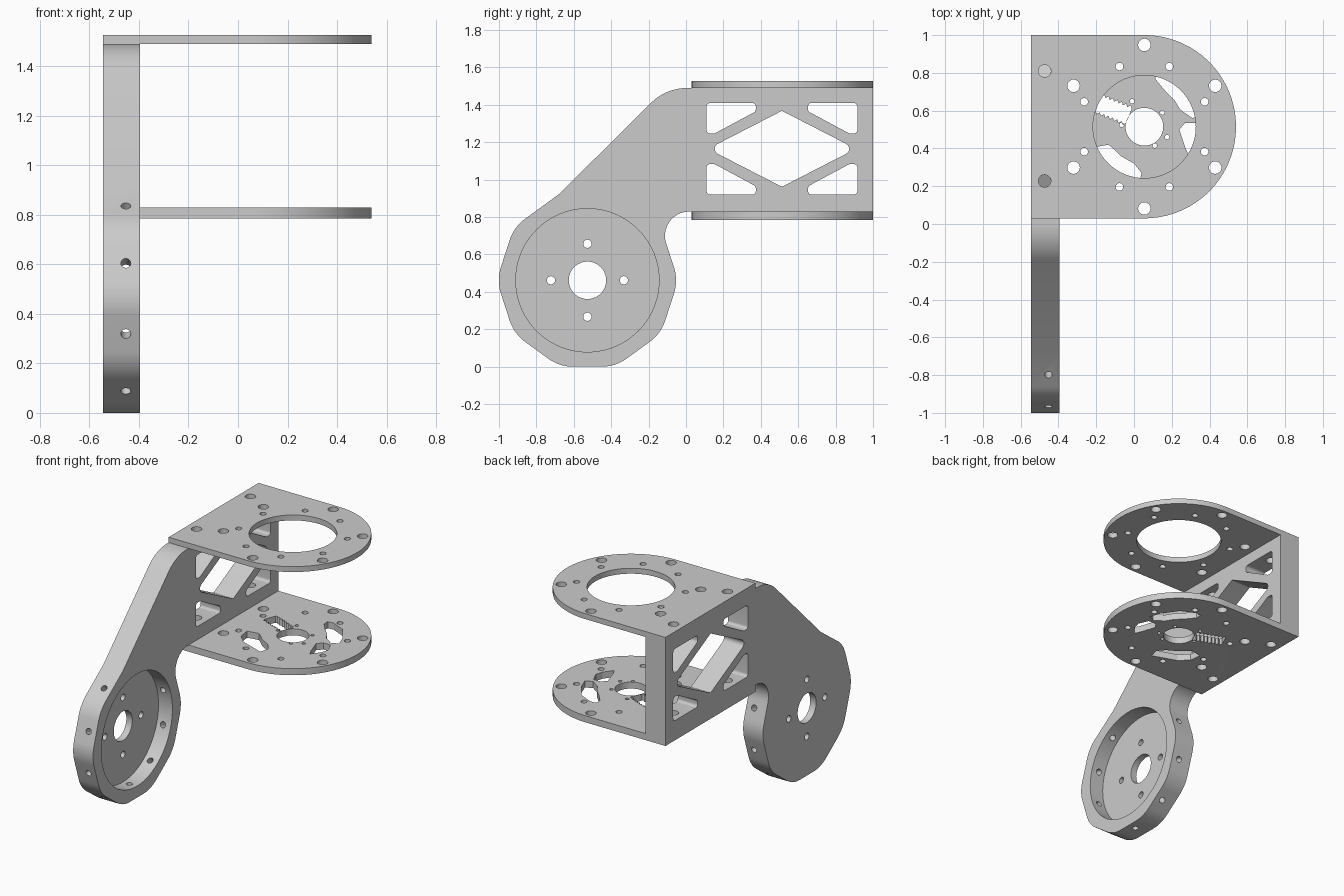
import bpy, bmesh
from math import cos, sin, tan, pi, radians, atan2
from mathutils import Vector, Matrix

if "Cube" in bpy.data.objects:
    bpy.data.objects.remove(bpy.data.objects["Cube"])

YZ_TO_WORLD = Matrix(((0, 0, 1, 0), (1, 0, 0, 0), (0, 1, 0, 0), (0, 0, 0, 1)))


def circle(cx, cy, r, n=32):
    return [(cx + r * cos(2 * pi * i / n), cy + r * sin(2 * pi * i / n)) for i in range(n)]


def fillet(corners, seg=8):
    """Round each (u, v, radius) corner of a closed outline."""
    out = []
    for i, (u, v, r) in enumerate(corners):
        p = Vector((u, v))
        if r == 0:
            out.append((u, v))
            continue
        a = (Vector(corners[i - 1][:2]) - p).normalized()
        b = (Vector(corners[(i + 1) % len(corners)][:2]) - p).normalized()
        half = a.angle(b) / 2
        c = p + (a + b).normalized() * (r / sin(half))
        s, e = p + a * (r / tan(half)) - c, p + b * (r / tan(half)) - c
        a0 = atan2(s.y, s.x)
        da = (atan2(e.y, e.x) - a0 + pi) % (2 * pi) - pi
        out += [(c.x + r * cos(a0 + da * k / seg), c.y + r * sin(a0 + da * k / seg))
                for k in range(seg + 1)]
    return out


def extrude(name, loops, lo, hi, matrix=Matrix()):
    """Solid plate from an outline (first loop) and its openings."""
    cu = bpy.data.curves.new(name + "_profile", 'CURVE')
    cu.dimensions, cu.fill_mode, cu.extrude = '2D', 'BOTH', (hi - lo) / 2
    for pts in loops:
        sp = cu.splines.new('POLY')
        sp.points.add(len(pts) - 1)
        for q, (u, v) in zip(sp.points, pts):
            q.co = (u, v, 0, 1)
        sp.use_cyclic_u = True
    tmp = bpy.data.objects.new(name + "_profile", cu)
    bpy.context.collection.objects.link(tmp)
    bpy.context.view_layer.update()
    me = bpy.data.meshes.new_from_object(tmp.evaluated_get(bpy.context.evaluated_depsgraph_get()))
    bpy.data.objects.remove(tmp)
    me.transform(matrix @ Matrix.Translation((0, 0, (lo + hi) / 2)))
    bm = bmesh.new()
    bm.from_mesh(me)
    bmesh.ops.remove_doubles(bm, verts=bm.verts, dist=1e-5)
    bmesh.ops.recalc_face_normals(bm, faces=bm.faces)
    bm.to_mesh(me)
    bm.free()
    me.name = name
    ob = bpy.data.objects.new(name, me)
    bpy.context.collection.objects.link(ob)
    return ob


def drill(ob, start, end, r, n=24):
    """Cut a round hole from start to end."""
    start, end = Vector(start), Vector(end)
    d = end - start
    bpy.ops.mesh.primitive_cylinder_add(vertices=n, radius=r, depth=d.length,
                                        location=(start + end) / 2,
                                        rotation=d.to_track_quat('Z', 'Y').to_euler())
    cutter = bpy.context.object
    cutter.hide_render = True
    mod = ob.modifiers.new("hole", 'BOOLEAN')
    mod.operation, mod.solver, mod.object = 'DIFFERENCE', 'EXACT', cutter
    bpy.context.view_layer.objects.active = ob
    bpy.ops.object.modifier_apply(modifier=mod.name)
    bpy.data.objects.remove(cutter)


def smooth(ob):
    bpy.ops.object.select_all(action='DESELECT')
    ob.select_set(True)
    bpy.context.view_layer.objects.active = ob
    bpy.ops.object.shade_smooth_by_angle(angle=radians(20))


# Side arm: ten-sided motor mount blending into a rectangular web
X0, X1, XF, XH = -0.545, -0.395, -0.50, -0.453
MY, MZ, R = -0.527, 0.462, 0.4858
outline = [(MY + R * cos(k * pi / 5), MZ + R * sin(k * pi / 5), 0 if k == 3 else 0.23)
           for k in range(3, 11)]
outline += [(-0.162, 0.83, 0.13), (1, 0.83, 0), (1, 1.49, 0), (-0.107, 1.49, 0.27)]
loops = [fillet(outline, 10), circle(MY, MZ, 0.1, 48)]
loops += [circle(MY + dy, MZ + dz, 0.022)
          for dy, dz in ((0.195, 0), (-0.195, 0), (0, 0.195), (0, -0.195))]

# Web windows: a diamond and four mirrored corner openings
WY, WZ = 0.513, 1.165
loops.append(fillet([(WY - 0.395, WZ, 0.03), (WY, WZ - 0.203, 0.01),
                     (WY + 0.395, WZ, 0.03), (WY, WZ + 0.203, 0.01)]))
corner = [(-0.403, 0.245, 0.02), (-0.14, 0.245, 0.018), (-0.14, 0.2, 0.018),
          (-0.36, 0.082, 0.02), (-0.403, 0.082, 0.018)]
for sy in (1, -1):
    for sz in (1, -1):
        loops.append(fillet([(WY + sy * u, WZ + sz * v, r) for u, v, r in corner]))
arm = extrude("side_arm", loops, X0, X1, YZ_TO_WORLD)

# Motor pocket, radial rim holes and screw holes in the web
drill(arm, (XF, MY, MZ), (X1 + 0.1, MY, MZ), 0.383, 96)
for k in (0, 3, 4, 5, 6, 7, 8, 9):
    a = radians(18 + 36 * k)
    drill(arm, (XH, MY + 0.35 * cos(a), MZ + 0.35 * sin(a)),
          (XH, MY + 0.50 * cos(a), MZ + 0.50 * sin(a)), 0.02)
for y in (0.228, 0.81):
    drill(arm, (-0.473, y, 1.38), (-0.473, y, 1.55), 0.033)
    drill(arm, (-0.473, y, 0.75), (-0.473, y, 0.95), 0.033)
smooth(arm)

# Shared plate outline and bolt holes
CX, CY, PR = 0.055, 0.515, 0.485
plate = [(X0, CY + PR), (X0, CY - PR)]
plate += [(CX + PR * cos(t), CY + PR * sin(t)) for t in
          (radians(-90 + 180 * i / 64) for i in range(65))]
bolts = [circle(-0.473, y, 0.033) for y in (0.228, 0.81)]
for k in range(6):
    a = radians(30 + 60 * k)
    bolts.append(circle(CX + 0.433 * cos(a), CY + 0.433 * sin(a), 0.033))
for k in range(8):
    a = radians(22.5 + 45 * k)
    bolts.append(circle(CX + 0.345 * cos(a), CY + 0.345 * sin(a), 0.02))

# Top plate with the large bearing opening
smooth(extrude("top_plate", [plate] + bolts + [circle(CX, CY, 0.272, 96)], 1.49, 1.527))

# Bottom plate: shaft hole, pin holes, irregular slots and a toothed slot
slots = [
    [(-.27, -.11), (-.19, -.095), (-.155, -.125), (-.125, -.155), (-.055, -.195),
     (-.015, -.245), (-.03, -.31), (-.10, -.285), (-.2, -.25), (-.26, -.19)],
    [(.06, .29), (.06, .25), (.11, .19), (.16, .14), (.19, .09), (.255, .045),
     (.30, .07), (.275, .14), (.2, .25), (.1, .295)],
    [(.185, -.015), (.215, .02), (.27, .02), (.30, -.05), (.285, -.1), (.24, -.16), (.22, -.12)],
]
teeth, c, s = 8, cos(radians(-22)), sin(radians(-22))
side = [(-0.1 + 0.2 * i / (2 * teeth), 0.055 if i % 2 else 0.04) for i in range(2 * teeth + 1)]
rack = side + [(-u, -v) for u, v in side]
slots.append([(-.175 + u * c - v * s, .095 + u * s + v * c) for u, v in rack])
pins = [(.095, .075), (.12, -.055), (.055, -.1), (-.12, .01), (-.065, .135)]
base = [plate] + bolts + [circle(CX, CY, 0.1, 48)]
base += [circle(CX + u, CY + v, 0.012, 16) for u, v in pins]
base += [[(CX + u, CY + v) for u, v in slot] for slot in slots]
smooth(extrude("bottom_plate", base, 0.785, 0.83))
